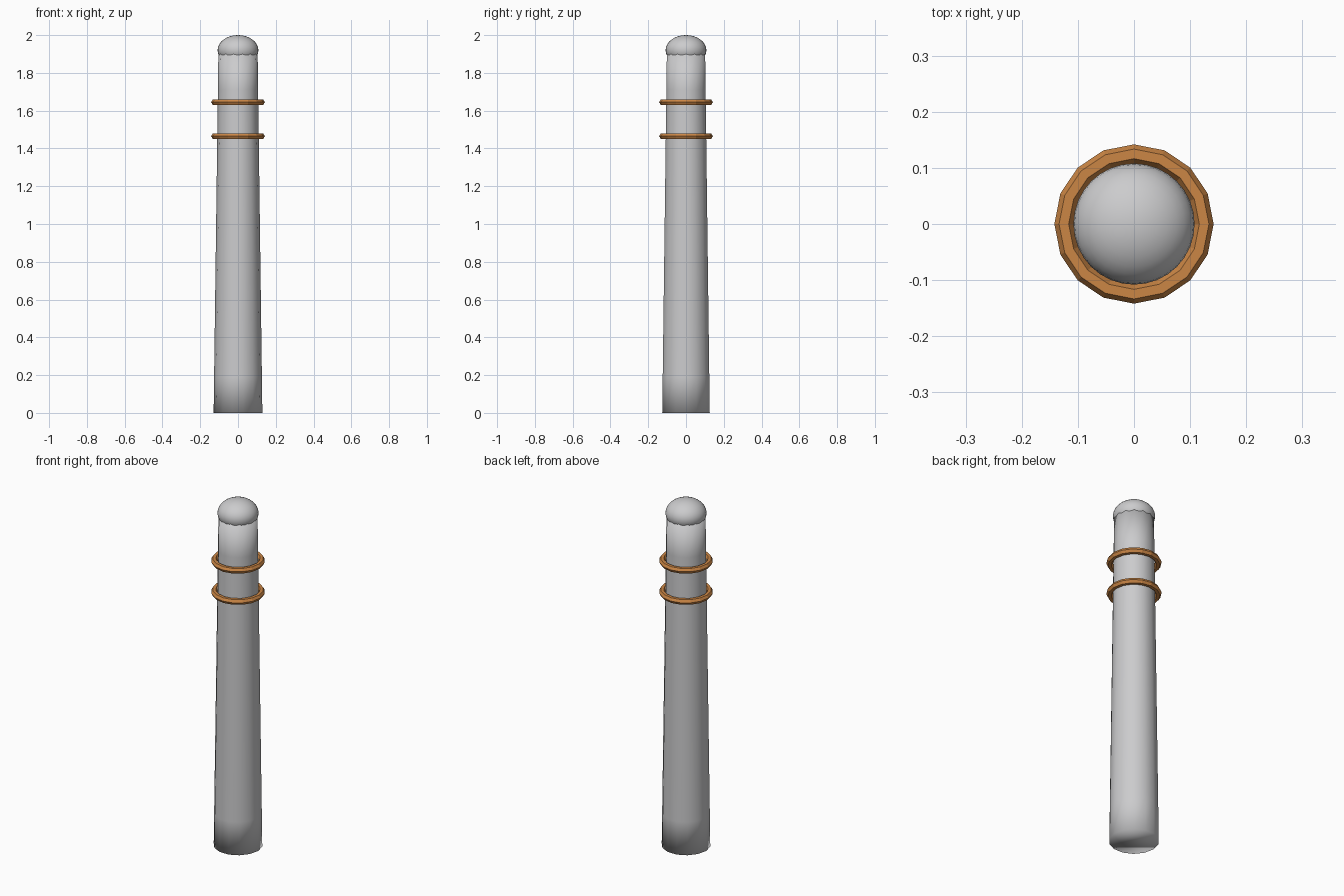
import bpy
import bmesh
from math import cos, sin, tau

if "Cube" in bpy.data.objects:
    bpy.data.objects.remove(bpy.data.objects["Cube"], do_unlink=True)


def make_material(name, colour):
    mat = bpy.data.materials.new(name)
    mat.use_nodes = True
    mat.diffuse_color = (*colour, 1)
    mat.node_tree.nodes["Principled BSDF"].inputs["Base Color"].default_value = (*colour, 1)
    return mat


def finish(name, bm, mat, smooth):
    bmesh.ops.recalc_face_normals(bm, faces=bm.faces)
    for face in bm.faces:
        face.smooth = smooth
    mesh = bpy.data.meshes.new(name)
    bm.to_mesh(mesh)
    bm.free()
    mesh.materials.append(mat)
    obj = bpy.data.objects.new(name, mesh)
    bpy.context.collection.objects.link(obj)
    return obj


def loft(profile, sides, closed):
    """Sweep (radius, height) points round z; cap the ends or close the section."""
    bm = bmesh.new()
    rings = [[bm.verts.new((r * cos(tau * i / sides), r * sin(tau * i / sides), z))
              for i in range(sides)] for r, z in profile]
    pairs = list(zip(rings, rings[1:]))
    if closed:
        pairs.append((rings[-1], rings[0]))
    else:
        bm.faces.new(rings[0])
        bm.faces.new(rings[-1])
    for low, high in pairs:
        for i in range(sides):
            j = (i + 1) % sides
            bm.faces.new((low[i], low[j], high[j], high[i]))
    return bm


grey = make_material("light grey", (0.6, 0.6, 0.61))
copper = make_material("copper orange", (0.6, 0.24, 0.06))

# Tapered shaft, softly shaded into its end caps
rows = 10
shaft = [(0.129 - 0.025 * k / rows, 1.9 * k / rows) for k in range(rows + 1)]
finish("post_shaft", loft(shaft, 14, False), grey, True)

# Flattened round cap
bm = bmesh.new()
bmesh.ops.create_uvsphere(bm, u_segments=32, v_segments=16, radius=1)
bmesh.ops.scale(bm, vec=(0.108, 0.108, 0.08), verts=bm.verts)
bmesh.ops.translate(bm, vec=(0, 0, 1.92), verts=bm.verts)
finish("post_cap", bm, grey, True)

# Two faceted rings with a six-sided section
for name, height in (("upper_ring", 1.645), ("lower_ring", 1.465)):
    section = [(0.125 + 0.017 * cos(tau * k / 6), height + 0.017 * sin(tau * k / 6))
               for k in range(6)]
    finish(name, loft(section, 16, True), copper, False)
